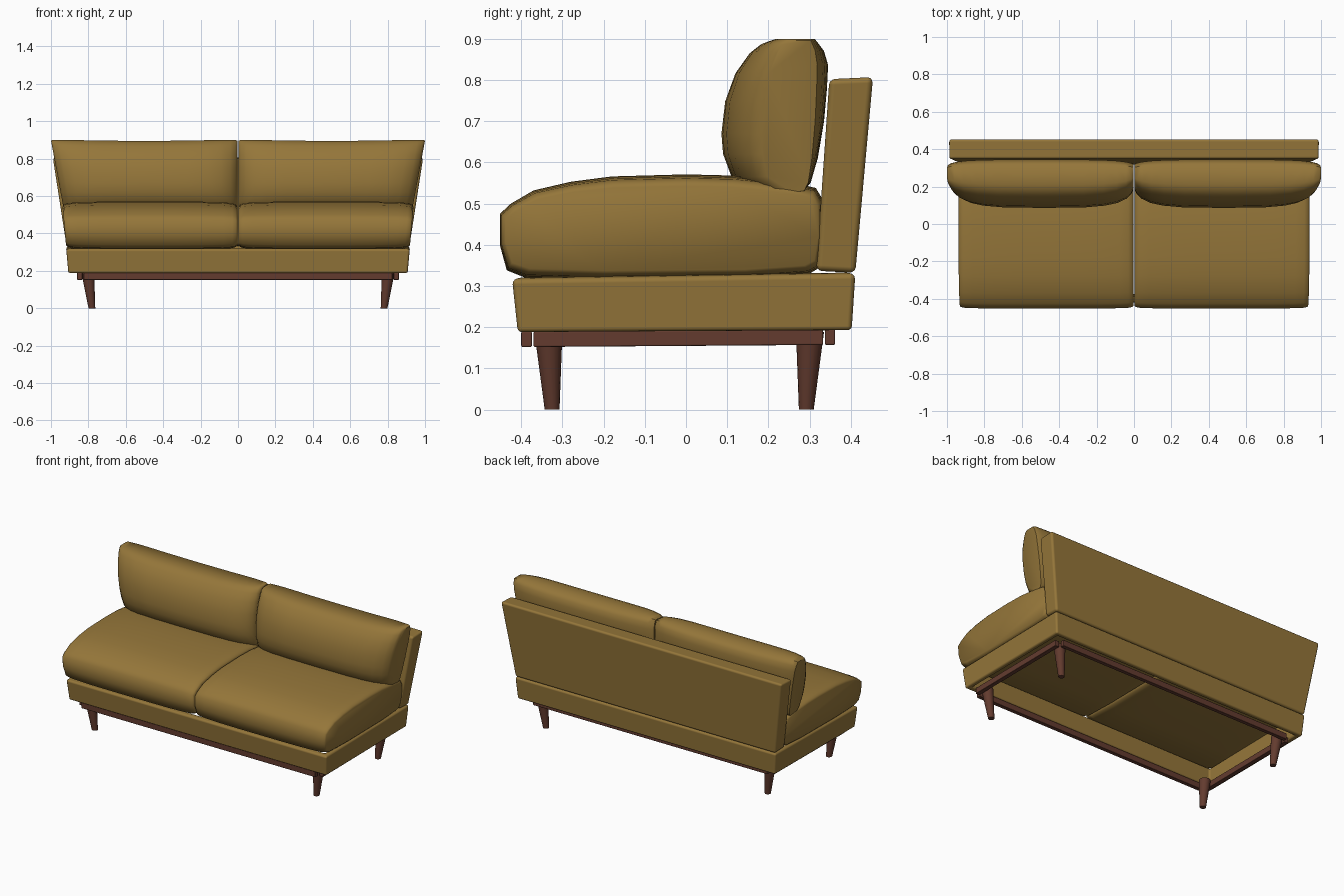
import bpy, bmesh, math

if "Cube" in bpy.data.objects:
    bpy.data.objects.remove(bpy.data.objects["Cube"])


def material(name, rgb):
    m = bpy.data.materials.new(name)
    m.diffuse_color = (*rgb, 1)
    m.use_nodes = True
    m.node_tree.nodes["Principled BSDF"].inputs["Base Color"].default_value = m.diffuse_color
    return m


OLIVE = material("olive fabric", (0.30, 0.182, 0.042))
WOOD = material("dark wood", (0.125, 0.044, 0.028))


def finish(name, bm, mat, angle=40):
    bmesh.ops.recalc_face_normals(bm, faces=bm.faces)
    me = bpy.data.meshes.new(name)
    bm.to_mesh(me)
    bm.free()
    me.materials.append(mat)
    me.shade_smooth()
    me.set_sharp_from_angle(angle=math.radians(angle))
    ob = bpy.data.objects.new(name, me)
    bpy.context.collection.objects.link(ob)
    return ob


def prism(name, quad, x_left, x_right, mat, bevel, wall=0):
    """Block with a four-sided y/z profile; x_left and x_right give the ends by height."""
    bm = bmesh.new()
    a = [bm.verts.new((x_left(z), y, z)) for y, z in quad]
    b = [bm.verts.new((x_right(z), y, z)) for y, z in quad]
    bm.faces.new(a)
    bm.faces.new(b)
    for i in range(4):
        j = (i + 1) % 4
        # an open-topped and open-bottomed skirt leaves out the level sides
        if wall and i in (0, 2):
            continue
        bm.faces.new((a[i], a[j], b[j], b[i]))
    ob = finish(name, bm, mat, 180)
    if wall:
        s = ob.modifiers.new("wall", 'SOLIDIFY')
        s.thickness, s.offset, s.use_even_offset = wall, -1, True
    m = ob.modifiers.new("soft edge", 'BEVEL')
    m.width, m.segments, m.harden_normals = bevel, 3, True
    return ob


def cushion(name, profile, stations, side, x_in, x_out, cy, cz):
    """Loft a y/z profile across x, shrinking it towards both ends."""
    full = stations + [(1 - u, sy, sz) for u, sy, sz in reversed(stations[:-1])]
    bm = bmesh.new()
    rings = []
    for u, sy, sz in full:
        ring = []
        for y, z in profile:
            yy, zz = cy + (y - cy) * sy, cz + (z - cz) * sz
            ring.append(bm.verts.new((side * (x_in + (x_out(zz) - x_in) * u), yy, zz)))
        rings.append(ring)
    n = len(profile)
    for r, s in zip(rings, rings[1:]):
        for i in range(n):
            j = (i + 1) % n
            bm.faces.new((r[i], r[j], s[j], s[i]))
    bm.faces.new(rings[0])
    bm.faces.new(rings[-1])
    return finish(name, bm, OLIVE, 60)


# hollow upholstered base
def base_x(z):
    return 0.907 + 0.09 * (z - 0.19)


prism("seat_base", [(-0.408, 0.186), (0.402, 0.191), (0.411, 0.329), (-0.422, 0.316)],
      lambda z: -base_x(z), base_x, OLIVE, 0.012, wall=0.035)


# leaning back panel
def back_x(z):
    return 0.917 + 0.155 * (z - 0.335)


prism("back_panel", [(0.316, 0.337), (0.411, 0.332), (0.454, 0.807), (0.348, 0.802)],
      lambda z: -back_x(z), back_x, OLIVE, 0.014)

# seat and back cushions
seat_profile = [(-0.452, 0.40), (-0.452, 0.475), (-0.425, 0.50), (-0.37, 0.532),
                (-0.28, 0.553), (-0.18, 0.566), (0.0, 0.571), (0.12, 0.568),
                (0.25, 0.553), (0.315, 0.538), (0.332, 0.51), (0.335, 0.42),
                (0.325, 0.345), (0.30, 0.33), (0.15, 0.318), (-0.2, 0.314),
                (-0.39, 0.32), (-0.435, 0.338)]
seat_stations = [(0.0, 0.965, 0.80), (0.008, 0.98, 0.88), (0.03, 0.99, 0.935),
                 (0.08, 0.995, 0.965), (0.2, 1, 0.99), (0.35, 1, 1), (0.5, 1, 1)]
back_profile = [(0.21, 0.90), (0.315, 0.90), (0.335, 0.875), (0.345, 0.84),
                (0.342, 0.78), (0.335, 0.70), (0.32, 0.61), (0.303, 0.55),
                (0.285, 0.53), (0.23, 0.525), (0.15, 0.532), (0.11, 0.565),
                (0.09, 0.62), (0.086, 0.67), (0.095, 0.75), (0.12, 0.82),
                (0.155, 0.87), (0.18, 0.89)]
back_stations = [(0.0, 0.52, 0.985), (0.012, 0.64, 1), (0.04, 0.76, 1), (0.09, 0.87, 1),
                 (0.16, 0.94, 0.995), (0.27, 0.985, 0.985), (0.5, 1, 0.98)]
for side, tag in ((-1, "left"), (1, "right")):
    cushion("seat_cushion_" + tag, seat_profile, seat_stations, side, 0.003,
            lambda z: 0.920 + 0.09 * (z - 0.34), -0.06, 0.43)
    cushion("back_cushion_" + tag, back_profile, back_stations, side, 0.003,
            lambda z: 0.932 + 0.185 * (z - 0.53), 0.29, 0.64)

# wooden rails under the base
for name, y0, y1, z0, z1 in (("front_rail", -0.40, -0.374, 0.152, 0.19),
                             ("back_rail", 0.337, 0.362, 0.157, 0.196)):
    prism(name, [(y0, z0), (y1, z0), (y1, z1), (y0, z1)],
          lambda z: -0.825, lambda z: 0.825, WOOD, 0.004)
for side, tag in ((-1, "left"), (1, "right")):
    prism("side_rail_" + tag, [(-0.37, 0.152), (0.333, 0.157), (0.333, 0.195), (-0.37, 0.19)],
          lambda z: side * 0.832, lambda z: side * 0.86, WOOD, 0.004)

# tapered, splayed legs
for side, tag in ((-1, "left"), (1, "right")):
    for end, top_y, foot_y in (("front", -0.334, -0.325), ("back", 0.301, 0.292)):
        bm = bmesh.new()
        bmesh.ops.create_cone(bm, cap_ends=True, segments=16, radius1=0.018,
                              radius2=0.034, depth=0.188)
        for v in bm.verts:
            top = v.co.z > 0
            v.co.x += side * (0.803 if top else 0.781)
            v.co.y += top_y if top else foot_y
            v.co.z = 0.188 if top else 0
        finish(f"{end}_leg_{tag}", bm, WOOD)
